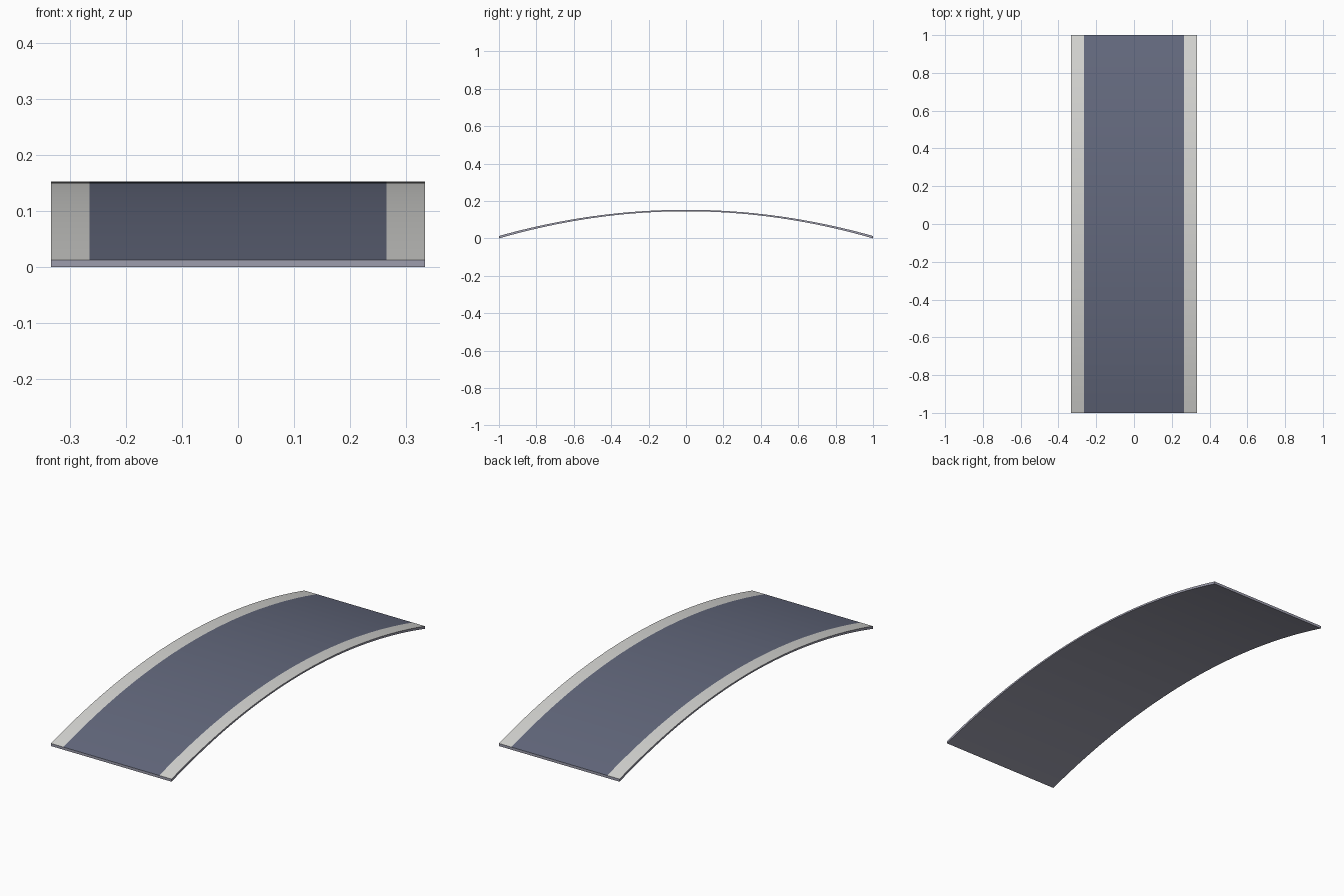
import bpy, bmesh

if "Cube" in bpy.data.objects:
    bpy.data.objects.remove(bpy.data.objects["Cube"])

def material(name, rgb):
    m = bpy.data.materials.new(name)
    m.diffuse_color = (*rgb, 1)
    m.use_nodes = True
    m.node_tree.nodes["Principled BSDF"].inputs["Base Color"].default_value = m.diffuse_color
    return m

SEGMENTS = 48
HALF_WIDTH, ROAD_HALF = 0.333, 0.265

def top(y):
    return 0.013 + 0.140 * (1 - y * y)

def under(y):
    return 0.145 * (1 - y * y)

# Arched deck: one closed slab, road and kerb strips split on its top
bm = bmesh.new()
xs = (-HALF_WIDTH, -ROAD_HALF, ROAD_HALF, HALF_WIDTH)
rings = []
for i in range(SEGMENTS + 1):
    y = -1 + 2 * i / SEGMENTS
    upper = [bm.verts.new((x, y, top(y))) for x in xs]
    lower = [bm.verts.new((x, y, under(y))) for x in (HALF_WIDTH, -HALF_WIDTH)]
    rings.append(upper + lower)
for a, b in zip(rings, rings[1:]):
    for k in range(6):
        n = (k + 1) % 6
        face = bm.faces.new((a[k], a[n], b[n], b[k]))
        # strips 0 and 2 are kerbs, 1 is road, the rest is the slab
        face.material_index = {0: 1, 1: 2, 2: 1}.get(k, 0)
bm.faces.new(rings[0])
bm.faces.new(rings[-1])
bmesh.ops.recalc_face_normals(bm, faces=bm.faces[:])

mesh = bpy.data.meshes.new("bridge_deck")
bm.to_mesh(mesh)
bm.free()
for m in (material("slab grey", (0.34, 0.34, 0.42)),
          material("kerb pale grey", (0.66, 0.66, 0.64)),
          material("road blue grey", (0.125, 0.14, 0.205))):
    mesh.materials.append(m)
deck = bpy.data.objects.new("bridge_deck", mesh)
bpy.context.collection.objects.link(deck)

# Smooth arch with crisp edges
bpy.context.view_layer.objects.active = deck
deck.select_set(True)
bpy.ops.object.shade_smooth_by_angle(angle=0.5)
